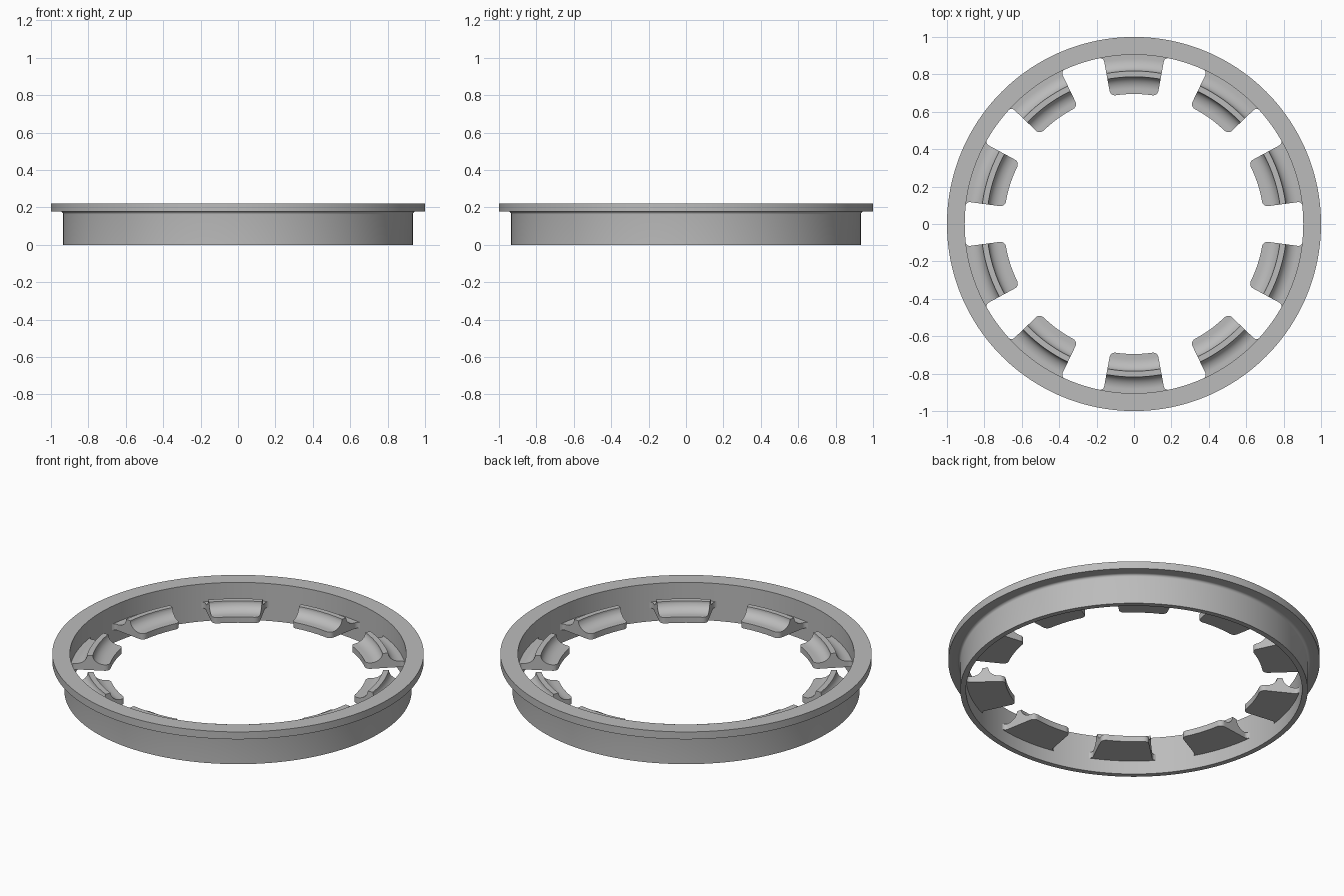
import bpy, bmesh, math

if "Cube" in bpy.data.objects:
    bpy.data.objects.remove(bpy.data.objects["Cube"])

grey = bpy.data.materials.new("plain grey")
grey.use_nodes = True
tone = (0.5, 0.5, 0.5, 1)
grey.diffuse_color = tone
grey.node_tree.nodes["Principled BSDF"].inputs["Base Color"].default_value = tone

WALL_IN, WALL_OUT, RIM = 0.905, 0.935, 1.0
HEIGHT, RIM_Z, FILLET = 0.222, 0.178, 0.015
TAB_IN, TAB_BASE, TAB_TOP, RIDGE_TOP = 0.695, 0.08, 0.115, 0.167
RIDGE_IN, RIDGE_OUT = 0.787, 0.818
TAB_HALF = math.radians(10.4)


def finish(name, bm):
    bmesh.ops.recalc_face_normals(bm, faces=bm.faces)
    mesh = bpy.data.meshes.new(name)
    bm.to_mesh(mesh)
    bm.free()
    mesh.materials.append(grey)
    obj = bpy.data.objects.new(name, mesh)
    bpy.context.collection.objects.link(obj)
    bpy.ops.object.select_all(action="DESELECT")
    obj.select_set(True)
    bpy.context.view_layer.objects.active = obj
    bpy.ops.object.shade_smooth_by_angle(angle=math.radians(30))
    return obj


def polar(r, a, z):
    return (r * math.cos(a), r * math.sin(a), z)


# Flanged ring: one closed profile turned about z
def make_ring(segments=192):
    profile = [(WALL_IN, 0), (WALL_OUT, 0)]
    for i in range(7):
        a = math.pi / 2 * i / 6
        profile.append((WALL_OUT + FILLET * (1 - math.cos(a)),
                        RIM_Z - FILLET * (1 - math.sin(a))))
    profile += [(RIM, RIM_Z), (RIM, HEIGHT), (WALL_IN, HEIGHT)]
    bm = bmesh.new()
    loops = [[bm.verts.new(polar(r, math.tau * s / segments, z)) for r, z in profile]
             for s in range(segments)]
    for s in range(segments):
        a, b = loops[s], loops[(s + 1) % segments]
        for k in range(len(profile)):
            m = (k + 1) % len(profile)
            bm.faces.new((a[k], a[m], b[m], b[k]))
    return finish("flanged_ring", bm)


# Tab top: flat ridge with a concave sweep on either side
def tab_height(r):
    away = max(RIDGE_IN - r, r - RIDGE_OUT, 0)
    reach = 0.065
    t = min(away / reach, 1)
    return RIDGE_TOP - (RIDGE_TOP - TAB_TOP) * math.sqrt(1 - (1 - t) ** 2)


# Tab half width: rounded inner corners and a small flare into the wall
def tab_half_angle(r):
    corner, flare = 0.028, 0.022
    half = r * TAB_HALF
    d = r - TAB_IN
    if d < corner:
        half -= corner - math.sqrt(corner ** 2 - (corner - d) ** 2)
    e = r - (WALL_IN - flare)
    if e > 0:
        half += flare - math.sqrt(max(flare ** 2 - e ** 2, 0))
    return half / r


def make_tab(index, centre, columns=16):
    end = WALL_IN + 0.002
    steps = 40
    radii = [TAB_IN + (end - TAB_IN) * i / steps for i in range(steps + 1)]
    radii = sorted(radii + [TAB_IN + 0.001, RIDGE_IN, RIDGE_IN - 0.001,
                            RIDGE_OUT, RIDGE_OUT + 0.001])
    bm = bmesh.new()
    top, base = [], []
    for r in radii:
        half = tab_half_angle(r)
        angles = [centre + half * (2 * c / columns - 1) for c in range(columns + 1)]
        top.append([bm.verts.new(polar(r, a, tab_height(r))) for a in angles])
        base.append([bm.verts.new(polar(r, a, TAB_BASE)) for a in angles])
    last = len(radii) - 1
    for i in range(last):
        for c in range(columns):
            for g in (top, base):
                bm.faces.new((g[i][c], g[i][c + 1], g[i + 1][c + 1], g[i + 1][c]))
        for c in (0, columns):
            bm.faces.new((top[i][c], top[i + 1][c], base[i + 1][c], base[i][c]))
    for i in (0, last):
        for c in range(columns):
            bm.faces.new((top[i][c], top[i][c + 1], base[i][c + 1], base[i][c]))
    return finish(f"inner_tab_{index + 1}", bm)


ring = make_ring()
for n in range(10):
    make_tab(n, math.radians(18 + 36 * n))
